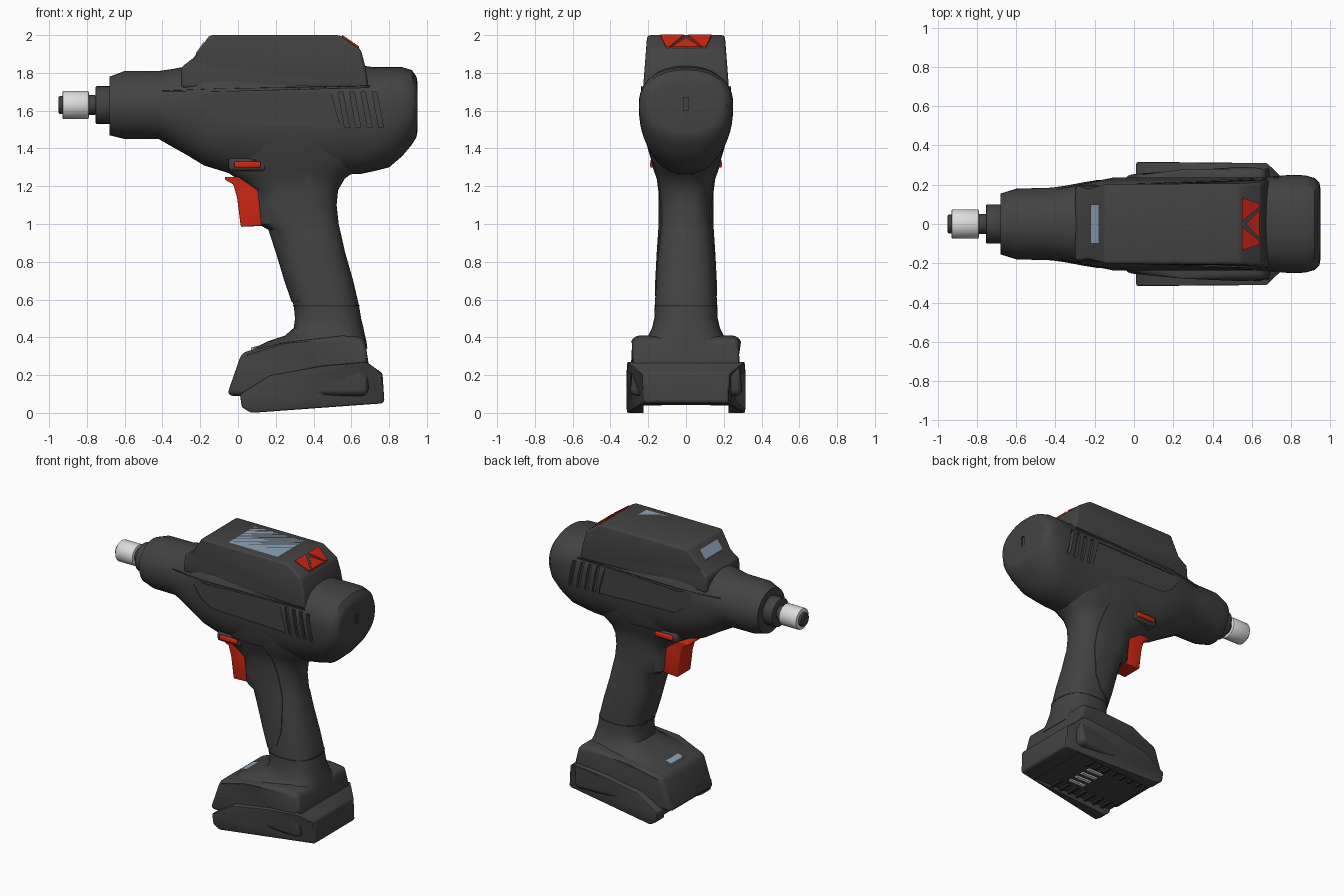
import bpy, bmesh, math
from mathutils import Vector

if "Cube" in bpy.data.objects:
    bpy.data.objects.remove(bpy.data.objects["Cube"])


def material(name, rgb):
    m = bpy.data.materials.new(name)
    m.use_nodes = True
    m.diffuse_color = (*rgb, 1)
    m.node_tree.nodes["Principled BSDF"].inputs["Base Color"].default_value = (*rgb, 1)
    return m


GREY = material("dark grey plastic", (0.055, 0.055, 0.055))
BLACK = material("black rubber", (0.025, 0.025, 0.025))
RED = material("red plastic", (0.62, 0.02, 0.006))
BLUE = material("pale blue glass", (0.27, 0.37, 0.48))
STEEL = material("light steel", (0.72, 0.72, 0.72))


def finish(name, bm, mat, bevel=0, segments=3):
    bmesh.ops.recalc_face_normals(bm, faces=bm.faces)
    mesh = bpy.data.meshes.new(name)
    bm.to_mesh(mesh)
    bm.free()
    mesh.materials.append(mat)
    ob = bpy.data.objects.new(name, mesh)
    bpy.context.collection.objects.link(ob)
    if bevel:
        mod = ob.modifiers.new("bevel", 'BEVEL')
        mod.width, mod.segments, mod.angle_limit = bevel, segments, math.radians(25)
        apply(ob, mod)
    return smooth(ob)


def activate(ob):
    bpy.ops.object.select_all(action='DESELECT')
    ob.select_set(True)
    bpy.context.view_layer.objects.active = ob


def apply(ob, mod):
    activate(ob)
    bpy.ops.object.modifier_apply(modifier=mod.name)


def smooth(ob):
    activate(ob)
    bpy.ops.object.shade_smooth_by_angle(angle=math.radians(35))
    return ob


def boolean(ob, cutters, operation='DIFFERENCE'):
    for c in cutters:
        mod = ob.modifiers.new("cut", 'BOOLEAN')
        mod.operation, mod.object, mod.solver = operation, c, 'EXACT'
        apply(ob, mod)
        bpy.data.objects.remove(c)
    smooth(ob)


def loft(name, rows, axis, mat, grow=0, count=48):
    """Rows: position, low edge, high edge, widest point, half width, squareness."""
    bm, rings = bmesh.new(), []
    for t, lo, hi, mid, hy, n in rows:
        ring = []
        for i in range(count):
            a = 2 * math.pi * i / count
            c, s = math.cos(a), math.sin(a)
            y = math.copysign(abs(c) ** (2 / n), c) * (hy + grow)
            h = (hi - mid if s > 0 else mid - lo) + grow
            v = mid + math.copysign(abs(s) ** (2 / n), s) * h
            ring.append(bm.verts.new((t, y, v) if axis == 'X' else (v, y, t)))
        rings.append(ring)
    for a, b in zip(rings, rings[1:]):
        for i in range(count):
            j = (i + 1) % count
            bm.faces.new((a[i], a[j], b[j], b[i]))
    bm.faces.new(rings[0])
    bm.faces.new(rings[-1])
    return finish(name, bm, mat)


def prism(name, pts, y0, y1, mat, bevel=0, segments=3, half_width=None):
    """Side profile extruded across y; half_width(x, z) can taper it."""
    bm = bmesh.new()
    sides = [[bm.verts.new((x, math.copysign(half_width(x, z), y) if half_width else y, z))
              for x, z in pts] for y in (y0, y1)]
    for s in sides:
        bm.faces.new(s)
    for i in range(len(pts)):
        j = (i + 1) % len(pts)
        bm.faces.new((sides[0][i], sides[0][j], sides[1][j], sides[1][i]))
    return finish(name, bm, mat, bevel, segments)


def plate(name, pts, height, mat, thick=0.009):
    """Thin plate over a plan outline, lying on the plane z = height(x)."""
    bm = bmesh.new()
    low, top = [[bm.verts.new((x, y, height(x) + d)) for x, y in pts] for d in (-0.02, thick)]
    bm.faces.new(low)
    bm.faces.new(top)
    for i in range(len(pts)):
        j = (i + 1) % len(pts)
        bm.faces.new((low[i], low[j], top[j], top[i]))
    return finish(name, bm, mat)


def rod(name, a, b, r, mat, bevel=0):
    a, b = Vector(a), Vector(b)
    bm = bmesh.new()
    bmesh.ops.create_cone(bm, cap_ends=True, segments=32, radius1=r, radius2=r, depth=(b - a).length)
    turn = (b - a).to_track_quat('Z', 'Y')
    for v in bm.verts:
        v.co = turn @ v.co + (a + b) / 2
    return finish(name, bm, mat, bevel, 2)


def rect(x0, x1, y):
    return [(x0, -y), (x1, -y), (x1, y), (x0, y)]


# Motor body, nose on -x
body = loft("motor_body", [
    (-.68, 1.47, 1.78, 1.63, .155, 2), (-.60, 1.45, 1.81, 1.63, .18, 2),
    (-.42, 1.45, 1.81, 1.63, .185, 2), (-.35, 1.41, 1.82, 1.63, .195, 2.1),
    (-.27, 1.365, 1.835, 1.63, .21, 2.2), (-.18, 1.31, 1.85, 1.63, .225, 2.3),
    (-.05, 1.27, 1.85, 1.63, .23, 2.4), (.10, 1.26, 1.85, 1.63, .23, 2.4),
    (.50, 1.26, 1.85, 1.63, .23, 2.4), (.65, 1.265, 1.84, 1.63, .235, 2.3),
    (.72, 1.28, 1.83, 1.63, .245, 2.3), (.80, 1.30, 1.83, 1.63, .25, 2.3),
    (.87, 1.36, 1.83, 1.63, .248, 2.3), (.92, 1.42, 1.815, 1.63, .235, 2.3),
    (.945, 1.46, 1.78, 1.63, .21, 2.3), (.95, 1.49, 1.75, 1.63, .18, 2.3)], 'X', GREY)

# Side panels, vents, switch pockets and rear slot cut into the body
cutters = [prism("slot", [(.94, 1.6), (.97, 1.6), (.97, 1.67), (.94, 1.67)], -.012, .012, BLACK)]
for side in (-1, 1):
    cutters.append(prism("panel", [(-.22, 1.69), (-.14, 1.58), (-.06, 1.53), (.54, 1.51), (.49, 1.70)],
                         side * .218, side * .4, GREY))
    for i in range(4):
        x = .535 + i * .06
        cutters.append(prism("vent", [(x + .03, 1.51), (x + .055, 1.51), (x + .02, 1.70), (x - .005, 1.70)],
                             side * .212, side * .4, GREY))
for x, z, y, r in ((-.59, 1.73, .13, .03), (-.3, 1.70, .18, .03), (-.3, 1.47, .12, .03),
                   (.79, 1.75, .19, .035), (.72, 1.42, .16, .028)):
    cutters.append(rod("screw_hole", (x, y - .03, z), (x, .4, z), r, BLACK))
boolean(body, cutters)

# Ledge along each side under the display housing
for side in (-1, 1):
    prism("side_ledge", [(-.40, 1.698), (-.1, 1.70), (.70, 1.72), (.70, 1.733), (-.1, 1.717), (-.40, 1.706)],
          side * .1, side * .238, GREY, .004, 1,
          half_width=None if side == 0 else lambda x, z: .238 if x > -.2 else .175)

# Display housing on top, with screen, window and keypad
prism("display_housing", [(-.30, 1.72), (-.30, 1.83), (-.235, 1.88), (-.15, 2.0), (.54, 2.0),
                          (.65, 1.925), (.675, 1.83), (.69, 1.72)], -1, 1, GREY, .018, 3,
      half_width=lambda x, z: .228 - .08 * (z - 1.72) - (.03 if x < -.2 else 0))
plate("screen", rect(.03, .42, .15), lambda x: 1.992, BLUE, .008)
plate("front_window", rect(-.222, -.18, .1), lambda x: 2 + (x + .15) * 1.41, BLUE)
slope = lambda x: 2 - (x - .54) * .68
plate("middle_key", [(.572, 0), (.64, .075), (.64, -.075)], slope, RED)
for side in (-1, 1):
    plate("outer_key", [(.55, side * y) if i in (0, 3) else (.64, side * y)
                        for i, y in enumerate((.135, .105, .087, .012))], slope, RED)

# Drive spindle and socket
for name, x0, x1, r, mat in (("nose_collar", -.755, -.67, .10, GREY), ("spindle", -.80, -.75, .052, GREY),
                             ("socket", -.93, -.79, .075, STEEL), ("socket_tip", -.95, -.925, .048, GREY)):
    rod(name, (x0, 0, 1.63), (x1, 0, 1.63), r, mat, .008)

# Handle flaring into body and base
rows = [(z, a, b, (a + b) / 2, hy, n) for z, a, b, hy, n in (
    (.34, .08, .685, .27, 3.5), (.38, .16, .68, .235, 3), (.41, .25, .672, .20, 2.8),
    (.45, .295, .664, .18, 2.6), (.50, .302, .652, .168, 2.5), (.57, .295, .64, .165, 2.5),
    (.70, .25, .61, .158, 2.5), (.85, .205, .567, .15, 2.5), (.97, .165, .54, .142, 2.5),
    (1.0, .11, .533, .14, 2.5), (1.1, .10, .522, .14, 2.5), (1.18, .09, .53, .142, 2.5),
    (1.24, .0, .565, .15, 2.5), (1.28, -.06, .62, .165, 2.5), (1.34, -.12, .70, .185, 2.5),
    (1.42, -.15, .72, .208, 2.5), (1.5, -.15, .70, .222, 2.5))]
handle = loft("handle", rows, 'Z', GREY)
boolean(handle, [rod("screw_hole", (.37, .12, .88), (.37, .4, .88), .028, BLACK),
                 rod("screw_hole", (.355, -.4, 1.42), (.355, -.19, 1.42), .02, BLACK),
                 rod("screw_hole", (.355, .19, 1.42), (.355, .4, 1.42), .02, BLACK)])

# Raised grip cover over the front of the handle
grip = loft("grip_cover", rows[5:-2], 'Z', GREY, .005)
boolean(grip, [prism("grip_outline", [(-.3, 1.33), (.28, 1.38), (.36, 1.30), (.41, 1.15), (.45, .95),
                                      (.455, .75), (.42, .64), (.36, .595), (.2, .58), (-.3, .6)],
                     -.4, .4, GREY)], 'INTERSECT')
loft("handle_seam", [(z, .294, .641, .467, .165, 2.5) for z in (.563, .571)], 'Z', BLACK, .002)

# Trigger and direction switch
prism("trigger", [(-.07, 1.25), (.13, 1.25), (.13, .99), (.015, .985), (-.005, 1.14), (-.025, 1.21),
                  (-.07, 1.235)], -.075, .075, RED, .012)
prism("switch_frame", [(-.05, 1.28), (.15, 1.28), (.15, 1.35), (-.05, 1.35)], -.175, .175, GREY, .02)
prism("direction_switch", [(-.02, 1.298), (.12, 1.298), (.12, 1.332), (-.02, 1.332)], -.19, .19, RED, .008)

# Base housing
prism("base_housing", [(-.06, .09), (.02, .32), (.25, .375), (.55, .41), (.67, .40), (.69, .27), (.69, .09)],
      -1, 1, GREY, .035, 3, half_width=lambda x, z: .30 - (.05 if x < .1 else 0) - (.02 if z > .39 else 0))
plate("base_lamp", rect(.07, .17, .07), lambda x: .325 + (x - .02) * .24, BLUE)

# Battery pack with a channel underneath
pack = prism("battery_pack", [(.07, 0), (.02, .03), (.01, .10), (.17, .2), (.45, .25), (.68, .27), (.765, .21),
                              (.775, .06), (.76, .05)], -1, 1, GREY, .02, 2,
             half_width=lambda x, z: .315 - (.09 if x > .7 else 0))
boolean(pack, [prism("channel", [(-.1, -.1), (.66, -.1), (.66, .055), (-.1, .055)], -.225, .225, BLACK),
               rod("pack_hole", (.70, .215, .09), (.9, .215, .09), .04, BLACK)])
for i in range(4):
    y = -.09 + i * .06
    prism("contact", [(.35, .045), (.47, .045), (.47, .06), (.35, .06)], y - .012, y + .012, STEEL)
for i in range(7):
    x = .08 + i * .07
    for side in (-1, 1):
        prism("channel_rib", [(x, .04), (x + .02, .04), (x + .02, .06), (x, .06)], side * .13, side * .225, BLACK)
